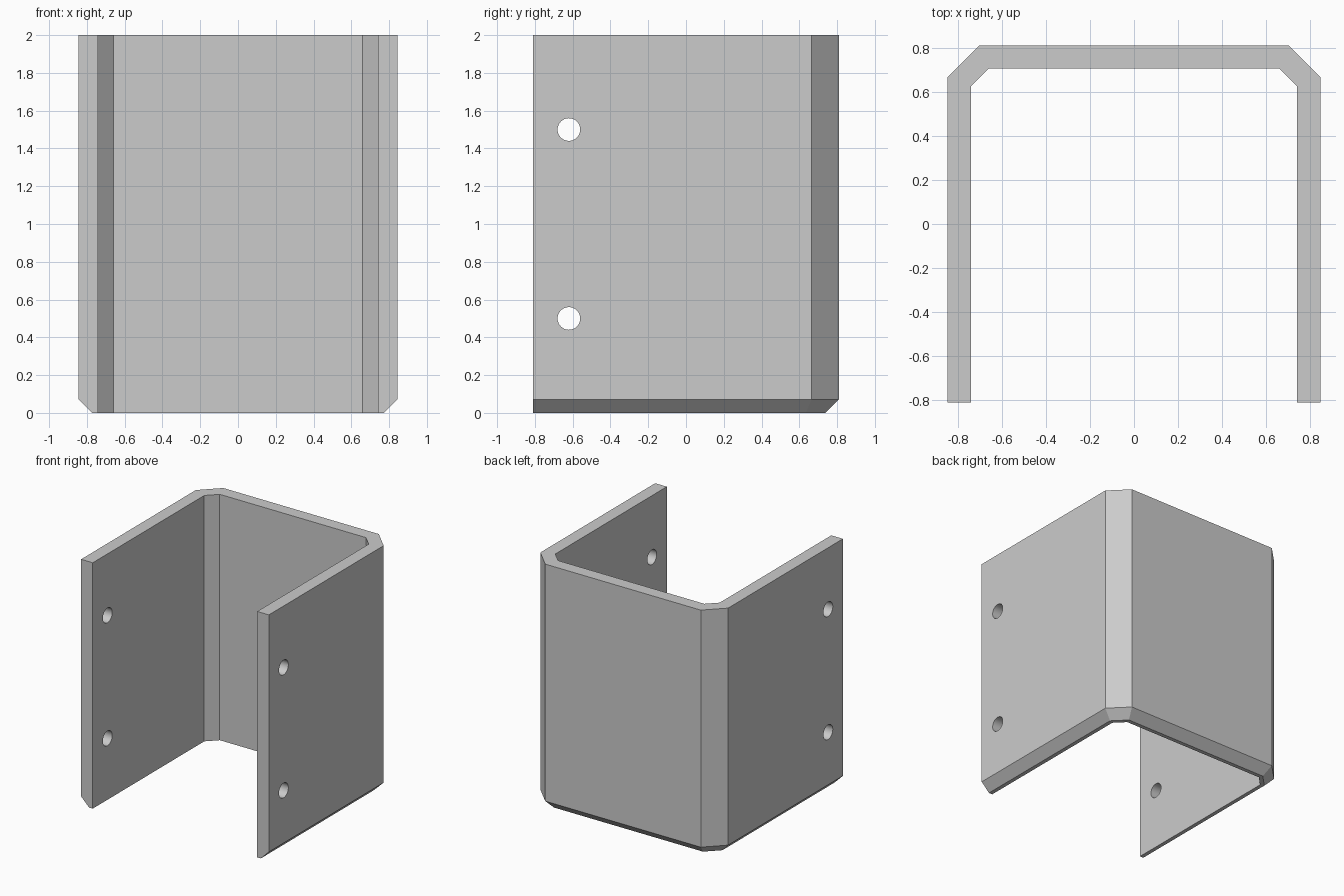
import bpy, bmesh, math

cube = bpy.data.objects.get("Cube")
if cube:
    bpy.data.objects.remove(cube, do_unlink=True)

W, D, H = 0.845, 0.81, 2.0      # half width, half depth, height
WALL, BEVEL = 0.105, 0.072      # wall thickness, bottom edge bevel
CUT_OUT, CUT_IN = 0.145, 0.082  # corner cuts outside and inside
HOLE_R, HOLE_Y = 0.06, -0.62

grey = bpy.data.materials.new("plain grey")
grey.use_nodes = True
colour = (0.6, 0.6, 0.6, 1)
grey.diffuse_color = colour
grey.node_tree.nodes["Principled BSDF"].inputs["Base Color"].default_value = colour


def half_path(inset, cut):
    """Half of a U path, from the open front to the back, on the +x side."""
    x, y = W - inset, D - inset
    return [(x, -D), (x, y - cut), (x - cut, y)]


def mirrored(path):
    return path + [(-x, y) for x, y in reversed(path)]


def section(inset):
    """Closed U outline whose outer side is moved in by inset."""
    cut = CUT_OUT - inset * (2 - math.sqrt(2))
    outer = mirrored(half_path(inset, cut))
    inner = mirrored(half_path(WALL, CUT_IN))
    return outer + inner[::-1]


# U-shaped channel, lofted through three levels
bm = bmesh.new()
rings = [[bm.verts.new((x, y, z)) for x, y in section(inset)]
         for z, inset in ((0, BEVEL), (BEVEL, 0), (H, 0))]
n = len(rings[0])
for low, high in zip(rings, rings[1:]):
    for i in range(n):
        j = (i + 1) % n
        bm.faces.new((low[i], low[j], high[j], high[i]))
# End caps, one quad per wall segment
for ring in (rings[0], rings[-1]):
    for i in range(n // 2 - 1):
        bm.faces.new((ring[i], ring[i + 1], ring[n - 2 - i], ring[n - 1 - i]))
# Merge the two coplanar levels of each inner and end wall
bmesh.ops.recalc_face_normals(bm, faces=bm.faces)
bmesh.ops.dissolve_limit(bm, angle_limit=math.radians(1),
                         verts=bm.verts, edges=bm.edges)
mesh = bpy.data.meshes.new("channel_bracket")
bm.to_mesh(mesh)
bm.free()
mesh.materials.append(grey)
bracket = bpy.data.objects.new("channel_bracket", mesh)
bpy.context.collection.objects.link(bracket)

# Two bolt holes through both side walls
for z in (0.5, 1.5):
    bpy.ops.mesh.primitive_cylinder_add(
        vertices=32, radius=HOLE_R, depth=2 * W + 0.4,
        location=(0, HOLE_Y, z), rotation=(0, math.pi / 2, 0))
    cutter = bpy.context.object
    cutter.name = "hole_cutter"
    cutter.hide_render = True
    cutter.data.materials.append(grey)
    bpy.ops.object.select_all(action='DESELECT')
    bracket.select_set(True)
    bpy.context.view_layer.objects.active = bracket
    mod = bracket.modifiers.new("bolt_hole", 'BOOLEAN')
    mod.operation = 'DIFFERENCE'
    mod.solver = 'EXACT'
    mod.object = cutter
    bpy.ops.object.modifier_apply(modifier=mod.name)
    bpy.data.objects.remove(cutter, do_unlink=True)

bpy.ops.object.shade_smooth_by_angle(angle=math.radians(30))
